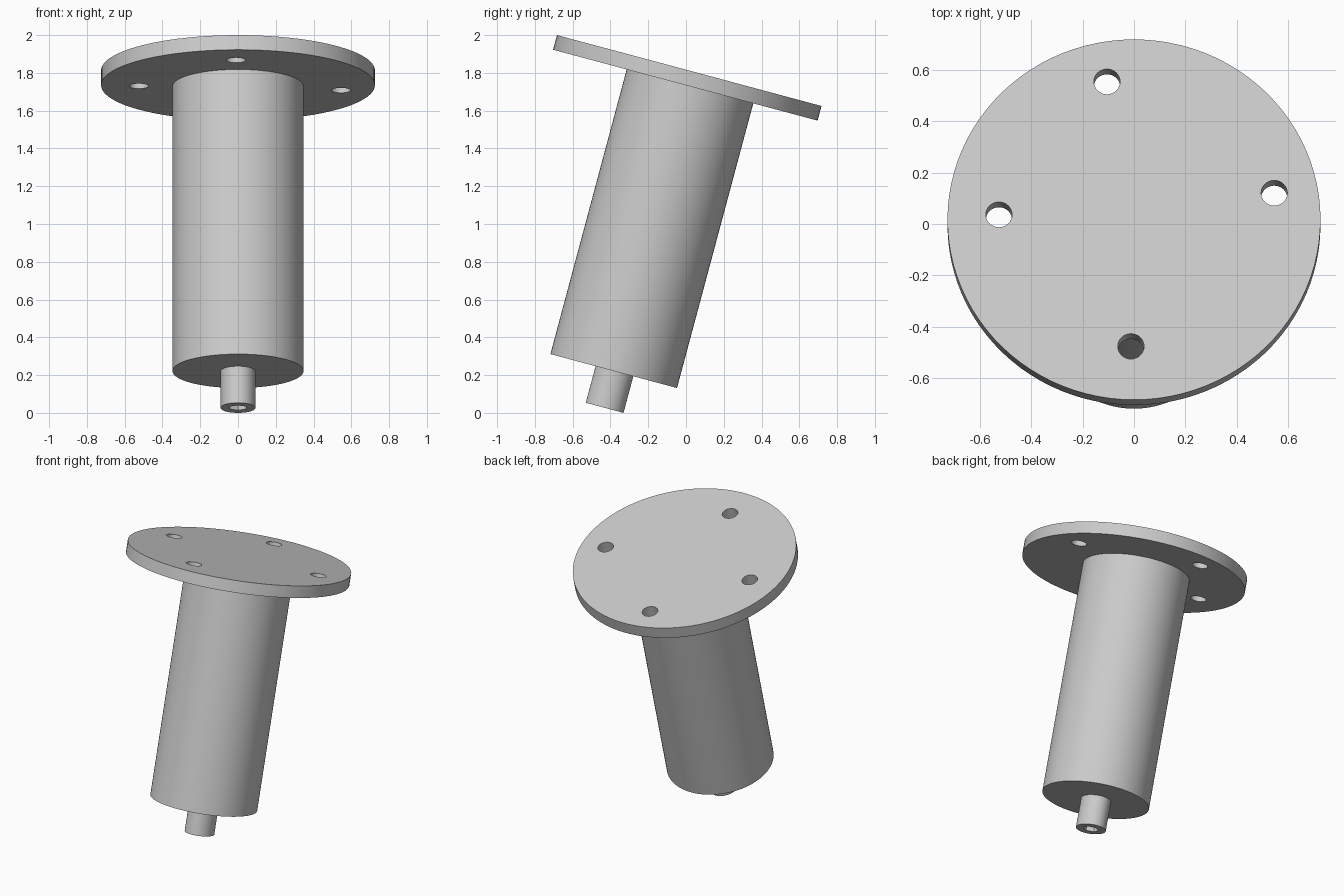
import bpy, math
from mathutils import Matrix

if "Cube" in bpy.data.objects:
    bpy.data.objects.remove(bpy.data.objects["Cube"], do_unlink=True)

TILT = Matrix.Rotation(math.radians(-15), 4, 'X')

grey = bpy.data.materials.new("plain_grey")
grey.use_nodes = True
grey.diffuse_color = (0.6, 0.6, 0.6, 1)
grey.node_tree.nodes["Principled BSDF"].inputs["Base Color"].default_value = (0.6, 0.6, 0.6, 1)


def cylinder(name, x, y, low, high, rx, ry=None, sides=96):
    """Cylinder along the tilted axis, from low to high."""
    bpy.ops.mesh.primitive_cylinder_add(vertices=sides, radius=1, depth=1)
    ob = bpy.context.object
    ob.name = name
    ob.data.transform(TILT @ Matrix.Translation((x, y, (low + high) / 2))
                      @ Matrix.Diagonal((rx, ry or rx, high - low, 1)))
    ob.data.materials.append(grey)
    return ob


def cut(ob, cutter):
    """Subtract the cutter and remove it."""
    mod = ob.modifiers.new("hole", 'BOOLEAN')
    mod.operation, mod.solver, mod.object = 'DIFFERENCE', 'EXACT', cutter
    bpy.context.view_layer.objects.active = ob
    bpy.ops.object.modifier_apply(modifier=mod.name)
    bpy.data.objects.remove(cutter, do_unlink=True)


AXIS, PLATE = -0.427, -0.4525

# Mounting plate with four bolt holes
plate = cylinder("mounting_plate", 0, PLATE, 1.675, 1.755, 0.725)
for x, y in ((-0.105, 0.555), (0.545, 0.107), (-0.525, 0.02), (-0.012, -0.51)):
    cut(plate, cylinder("bolt_hole", x, PLATE + y, 1.6, 1.8, 0.051, sides=32))

# Main body
body = cylinder("body", 0, AXIS, 0.115, 1.675, 0.347)

# Shaft with a hexagonal socket in its end
shaft = cylinder("shaft", 0, AXIS + 0.004, -0.0855, 0.12, 0.0925, 0.1035, sides=64)
cut(shaft, cylinder("socket", 0, AXIS + 0.004, -0.2, 0.03, 0.05, sides=6))

for ob in (plate, body, shaft):
    bpy.ops.object.select_all(action='DESELECT')
    ob.select_set(True)
    bpy.context.view_layer.objects.active = ob
    bpy.ops.object.shade_smooth_by_angle(angle=math.radians(30))
